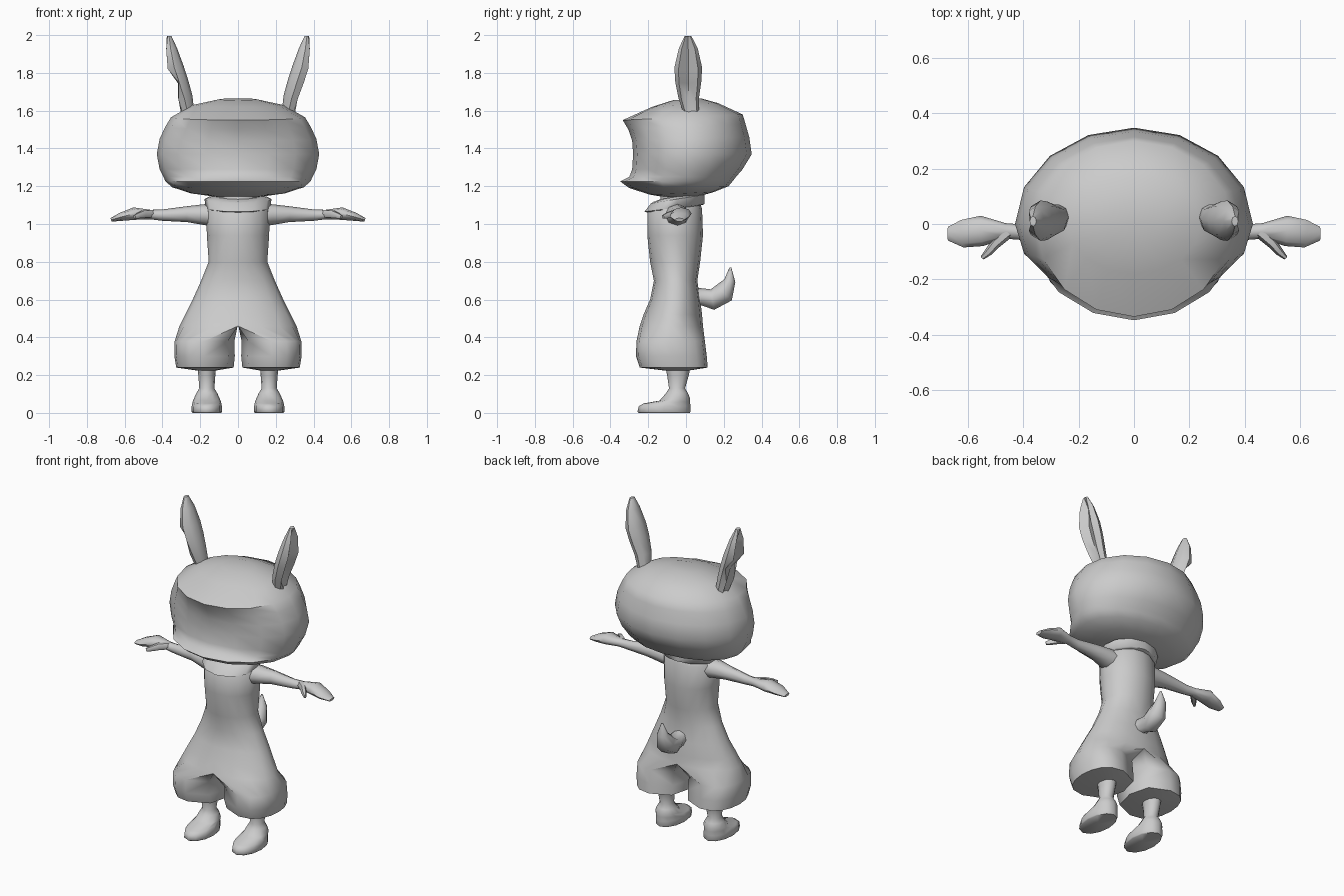
import bpy, bmesh, math
from mathutils import Vector

if "Cube" in bpy.data.objects:
    bpy.data.objects.remove(bpy.data.objects["Cube"])

grey = bpy.data.materials.new("grey")
grey.diffuse_color = (0.6, 0.6, 0.6, 1)
grey.use_nodes = True
grey.node_tree.nodes["Principled BSDF"].inputs["Base Color"].default_value = grey.diffuse_color


def finish(name, bm, mirror=False, angle=60):
    bmesh.ops.recalc_face_normals(bm, faces=bm.faces)
    me = bpy.data.meshes.new(name)
    bm.to_mesh(me)
    bm.free()
    me.materials.append(grey)
    ob = bpy.data.objects.new(name, me)
    bpy.context.collection.objects.link(ob)
    if mirror:
        m = ob.modifiers.new("mirror", 'MIRROR')
        m.use_clip = True
        m.merge_threshold = 0.0005
    bpy.ops.object.select_all(action='DESELECT')
    ob.select_set(True)
    bpy.context.view_layer.objects.active = ob
    bpy.ops.object.shade_smooth_by_angle(angle=math.radians(angle))
    return ob


def skin(bm, a, b, closed=True):
    n = len(a)
    for i in range(n if closed else n - 1):
        j = (i + 1) % n
        bm.faces.new((a[i], a[j], b[j], b[i]))


def loft(name, rings, mirror=False, angle=60):
    bm = bmesh.new()
    vr = [[bm.verts.new(p) for p in r] for r in rings]
    for a, b in zip(vr, vr[1:]):
        skin(bm, a, b)
    for r in (vr[0], vr[-1]):
        c = bm.verts.new(sum((v.co for v in r), Vector()) / len(r))
        for i in range(len(r)):
            bm.faces.new((r[i], r[(i + 1) % len(r)], c))
    return finish(name, bm, mirror, angle)


def ring(zf, zb, rx, yf, yb, cx=0, n=12, mid=None):
    """Level ring from front (yf) to back (yb), tilted from zf to zb."""
    m = (yf + yb) / 2 if mid is None else mid
    pts = []
    for i in range(n):
        t = 2 * math.pi * i / n
        c = math.cos(t)
        y = m + (yf - m) * c if c > 0 else m - (yb - m) * c
        pts.append(Vector((cx + rx * math.sin(t), y, zf + (zb - zf) * (1 - c) / 2)))
    return pts


def tube(path, ref, n=8):
    """Rings along a path of (point, radius across, radius along ref)."""
    ps = [Vector(p[0]) for p in path]
    out = []
    for i, (_, a, b) in enumerate(path):
        d = (ps[min(i + 1, len(ps) - 1)] - ps[max(i - 1, 0)]).normalized()
        v = (Vector(ref) - d * d.dot(Vector(ref))).normalized()
        u = d.cross(v)
        out.append([ps[i] + u * a * math.cos(2 * math.pi * k / n) + v * b * math.sin(2 * math.pi * k / n)
                    for k in range(n)])
    return out


# Head: stacked rings, the front ones drawn back to hollow the face
loft("head", [ring(zf, zb, rx, yf, yb, n=16, mid=0.0) for zf, zb, rx, yf, yb in [
    (1.655, 1.665, .10, -.07, .08), (1.62, 1.64, .24, -.18, .17),
    (1.55, 1.58, .355, -.335, .30), (1.50, 1.53, .385, -.305, .315),
    (1.44, 1.46, .415, -.285, .335), (1.37, 1.37, .43, -.28, .348),
    (1.29, 1.29, .415, -.285, .30), (1.25, 1.25, .395, -.30, .265),
    (1.225, 1.23, .385, -.348, .25), (1.19, 1.20, .35, -.30, .225),
    (1.155, 1.17, .25, -.19, .15), (1.14, 1.15, .12, -.10, .08)]], angle=50)

# Ears: cupped on the outer side; the left one has a notch in its outer edge
for side, name in ((1, "right_ear"), (-1, "left_ear")):
    path = [((.265, .03, 1.58), .035, .04), ((.285, .015, 1.67), .045, .055),
            ((.315, .012, 1.76), .05, .07), ((.338, .012, 1.83), .05, .073),
            ((.357, .012, 1.93), .033, .05), ((.365, .01, 1.995), .012, .018)]
    rings = tube(path, (0, 1, 0))
    for i, r in enumerate(rings):
        c = Vector(path[i][0])
        for p in r:
            if p.x > c.x + .02 and abs(p.y - c.y) < .02:
                p.x -= .045 if 0 < i < 5 else 0
            if side < 0 and i == 2 and p.x > c.x + .01:
                p.x -= .035
        for p in r:
            p.x *= side
    loft(name, rings, angle=50)

# Jumpsuit: half torso splitting into one baggy leg, then mirrored
bm = bmesh.new()
N = 8
torso = [(1.12, .12, -.17, .07), (1.08, .168, -.205, .085), (.94, .165, -.205, .09),
         (.80, .155, -.19, .075), (.70, .195, -.17, .06), (.60, .24, -.19, .075),
         (.52, .28, -.225, .085), (.46, .31, -.245, .09)]
prev = None
for z, rx, yf, yb in torso:
    h = [bm.verts.new((rx * math.sin(math.pi * i / N) if 0 < i < N else 0,
                       (yf + yb) / 2 + (yf - yb) / 2 * math.cos(math.pi * i / N),
                       z)) for i in range(N + 1)]
    if prev:
        skin(bm, prev, h, False)
    else:
        bm.faces.new(h)
    prev = h
crotch = [bm.verts.new((0, y, .47)) for y in (.03, -.08, -.18)]
prev = prev + crotch
M = len(prev)
for z, cx, rx, yf, yb in [(.38, .177, .158, -.262, .10), (.30, .177, .16, -.265, .11),
                          (.24, .175, .152, -.245, .115), (.225, .168, .055, -.12, .02)]:
    r = []
    for i in range(M):
        t = math.pi * i / N if i <= N else math.pi + math.pi * (i - N) / (M - N)
        s, c = math.sin(t), math.cos(t)
        s = math.copysign(abs(s) ** .7, s)
        r.append(bm.verts.new((cx + rx * s, (yf + yb) / 2 + (yf - yb) / 2 * c, z)))
    skin(bm, prev, r)
    prev = r
bm.faces.new(prev)
finish("jumpsuit", bm, mirror=True)

# Neck and collar with a low point at the front
loft("neck", [ring(1.05, 1.05, .11, -.14, .06), ring(1.2, 1.2, .11, -.13, .08)])
loft("collar", [ring(1.06, 1.10, .155, -.20, .085), ring(1.065, 1.105, .17, -.22, .097),
                ring(1.11, 1.155, .178, -.185, .097), ring(1.13, 1.165, .13, -.14, .08)])

# Arms with flattened hands, and thumbs
loft("arms", tube([((.11, -.05, 1.045), .07, .06), ((.18, -.045, 1.05), .06, .055),
                   ((.27, -.035, 1.052), .042, .042), ((.40, -.03, 1.047), .028, .03),
                   ((.465, -.025, 1.05), .028, .025), ((.55, -.025, 1.055), .055, .033),
                   ((.62, -.035, 1.038), .05, .022), ((.672, -.035, 1.022), .025, .01)],
                  (0, 0, 1)), mirror=True)
loft("thumbs", tube([((.455, -.03, 1.055), .022, .022), ((.50, -.07, 1.052), .019, .022),
                     ((.525, -.10, 1.045), .015, .017), ((.548, -.122, 1.038), .008, .01)],
                    (0, 0, 1), 6), mirror=True)

# Ankles flowing into shoes
loft("feet", [ring(zf, zb, rx, yf, yb, cx=.165) for zf, zb, rx, yf, yb in [
    (.25, .25, .05, -.11, .025), (.20, .20, .045, -.10, .015), (.13, .13, .04, -.09, -.005),
    (.105, .105, .055, -.105, .01), (.065, .08, .07, -.14, .02), (.05, .06, .076, -.225, .022),
    (.035, .035, .08, -.25, .023), (.006, .006, .08, -.257, .023), (0, 0, .076, -.25, .02)]], mirror=True)

# Tail: plump hook curling up
loft("tail", tube([((0, .02, .60), .07, .06), ((0, .08, .615), .045, .045),
                   ((0, .14, .60), .055, .055), ((0, .20, .635), .058, .055),
                   ((0, .232, .70), .03, .035), ((0, .235, .77), .005, .006)], (1, 0, 0)))
